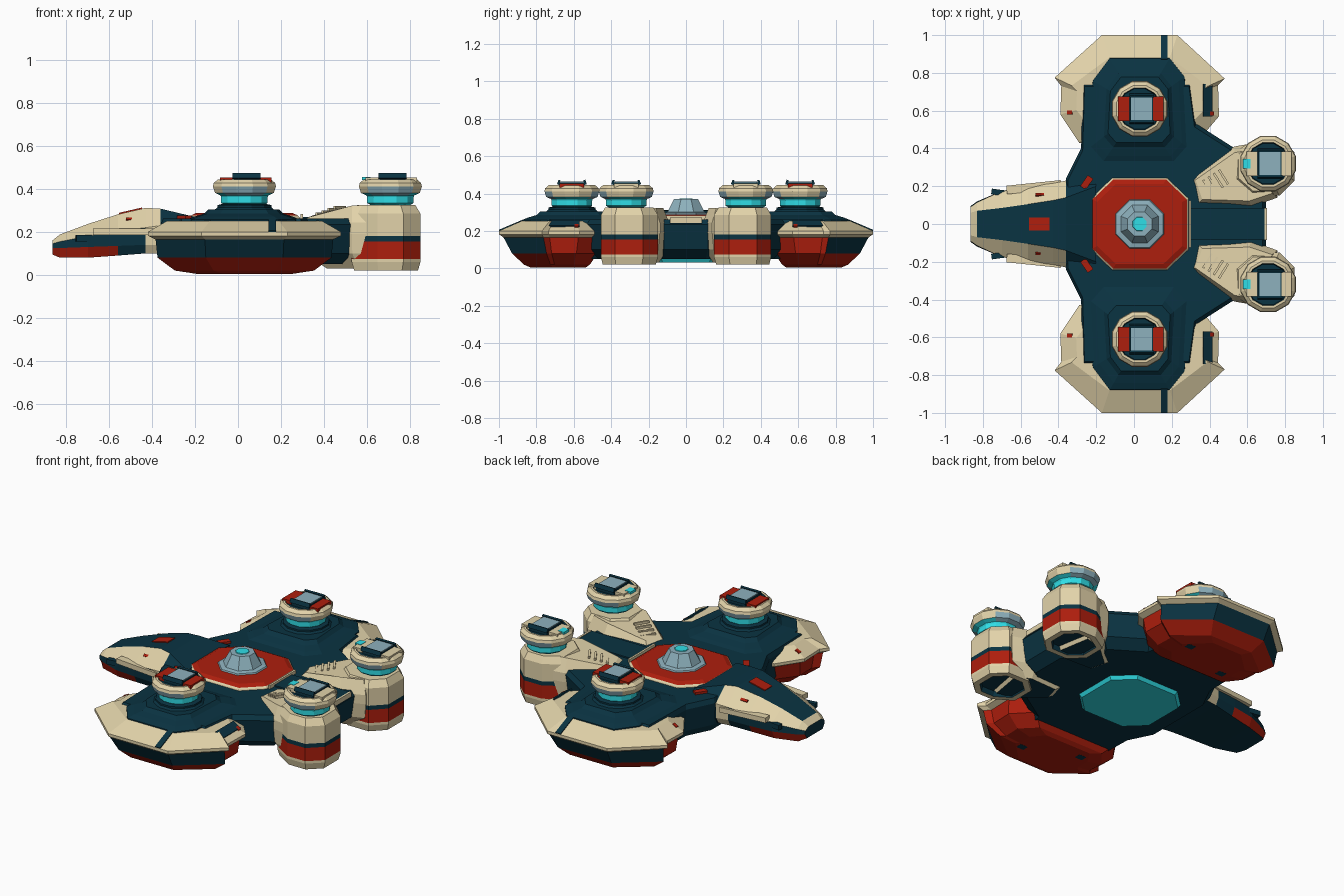
import bpy, bmesh, math
from mathutils import Vector, Matrix

if "Cube" in bpy.data.objects:
    bpy.data.objects.remove(bpy.data.objects["Cube"])

COL = {
    "dark_teal": (0.003, 0.033, 0.054), "cream": (0.76, 0.65, 0.40),
    "red": (0.42, 0.013, 0.004), "pale_blue": (0.27, 0.44, 0.51),
    "cyan": (0.03, 0.75, 0.82),
}
NAMES = list(COL)
MATS = []
for n, c in COL.items():
    m = bpy.data.materials.new(n)
    m.diffuse_color = (*c, 1)
    m.use_nodes = True
    m.node_tree.nodes["Principled BSDF"].inputs["Base Color"].default_value = m.diffuse_color
    MATS.append(m)


def finish(name, bm):
    bmesh.ops.recalc_face_normals(bm, faces=bm.faces)
    me = bpy.data.meshes.new(name)
    bm.to_mesh(me)
    bm.free()
    for m in MATS:
        me.materials.append(m)
    ob = bpy.data.objects.new(name, me)
    bpy.context.collection.objects.link(ob)
    return ob


def loft(name, rings, bands, cap0, cap1, rule=None, s=1):
    """Skin through rings of points; one colour per band, or a rule on centre and normal."""
    bm = bmesh.new()
    vs = [[bm.verts.new((p[0], p[1] * s, p[2])) for p in r] for r in rings]
    n = len(rings[0])
    for k, b in enumerate(bands):
        for i in range(n):
            j = (i + 1) % n
            f = bm.faces.new((vs[k][i], vs[k][j], vs[k + 1][j], vs[k + 1][i]))
            f.material_index = NAMES.index(b)
    for r, c in ((vs[0], cap0), (vs[-1], cap1)):
        bm.faces.new(r).material_index = NAMES.index(c)
    if rule:
        bmesh.ops.recalc_face_normals(bm, faces=bm.faces)
        for f in bm.faces:
            c = rule(f.calc_center_median(), f.normal)
            if c:
                f.material_index = NAMES.index(c)
    return finish(name, bm)


def box(name, c, size, col, rot=0, axis='Z', s=1):
    bm = bmesh.new()
    mat = (Matrix.Diagonal((1, s, 1, 1)) @ Matrix.Translation(c)
           @ Matrix.Rotation(math.radians(rot), 4, axis) @ Matrix.Diagonal((*size, 1)))
    bmesh.ops.create_cube(bm, size=1, matrix=mat)
    for f in bm.faces:
        f.material_index = NAMES.index(col)
    return finish(name, bm)


def scaled(outline, c, sx, sy, z):
    return [(c[0] + (x - c[0]) * sx, c[1] + (y - c[1]) * sy, z) for x, y in outline]


def disc(name, c, layers, bands, cap0, cap1, n=8, rule=None, s=1):
    rings = [[(c[0] + r * math.cos(2 * math.pi * (i + .5) / n),
               c[1] + r * math.sin(2 * math.pi * (i + .5) / n), z) for i in range(n)]
             for r, z in layers]
    return loft(name, rings, bands, cap0, cap1, rule, s)


# central hull
half = [(.70, .12), (.50, .28), (.55, .39), (.33, .53), (.30, .75), (-.27, .75), (-.28, .40), (-.36, .24)]
hull = half + [(x, -y) for x, y in reversed(half)]
loft("central_hull", [scaled(hull, (0, 0), a, a, z) for a, z in ((.88, .05), (.97, .10), (1, .235), (.97, .262))],
     ["dark_teal"] * 3, "dark_teal", "dark_teal")

# command deck (chamfered square), dome and belly plate
square = [(.28, .13), (.17, .235), (-.11, .235), (-.22, .13), (-.22, -.13), (-.11, -.235), (.17, -.235), (.28, -.13)]
loft("command_deck", [scaled(square, (.03, 0), a, a, z) for a, z in ((1.05, .25), (1.03, .268), (1, .276), (.9, .288))],
     ["cream", "cream", "red"], "red", "red")
disc("glass_dome", (.03, 0), [(.145, .28), (.135, .295), (.108, .30), (.07, .37)], ["pale_blue"] * 3,
     "pale_blue", "pale_blue")
disc("dome_light", (.03, 0), [(.042, .365), (.038, .374)], ["cyan"], "cyan", "cyan")
loft("belly_plate", [scaled(square, (.03, 0), a, a, z) for a, z in ((.96, .03), (1.04, .06))],
     ["cyan"], "cyan", "cyan")


# prow: sections along x
def section(x, wt, zt, wm, zm, wl, zl, wb, zb):
    h = [(wt, zt), (wm, zm), (wl, zl), (wb, zb)]
    return [(x, y, z) for y, z in h] + [(x, -y, z) for y, z in reversed(h)]


def prow_rule(c, n):
    if n.z > .85 and abs(c.y) < .03:
        return "dark_teal"
    if n.z > .25:
        return "cream" if c.x < -.36 else "dark_teal"
    if -.43 < c.x < -.36 and abs(n.y) > .5:
        return "cream"
    if c.x < -.56 and c.z < .125 and c.x > -.85 and n.z > -.85:
        return "red"
    return None


loft("prow", [section(-.865, .06, .160, .09, .145, .095, .125, .075, .095),
              section(-.83, .07, .188, .115, .155, .12, .125, .11, .08),
              section(-.70, .085, .237, .175, .18, .175, .13, .15, .08),
              section(-.56, .105, .282, .20, .205, .195, .135, .17, .09),
              section(-.43, .125, .312, .215, .22, .21, .14, .19, .10),
              section(-.36, .14, .308, .23, .23, .225, .14, .20, .10),
              section(-.20, .20, .27, .26, .225, .24, .14, .20, .08)],
     ["dark_teal"] * 6, "dark_teal", "dark_teal", prow_rule)
box("prow_red_patch", (-.50, 0, .297), (.11, .07, .009), "red", -13, 'Y')

# stern strip between the towers
box("stern_strip", (.50, 0, .255), (.40, .17, .03), "dark_teal")
box("stern_end_trim", (.697, 0, .258), (.012, .17, .03), "cream")
box("stern_hatch", (.297, 0, .268), (.012, .25, .03), "cream")

pod = [(.23, 1.0), (-.17, 1.0), (-.42, .775), (-.385, .73), (-.39, .58), (-.29, .43),
       (.33, .43), (.45, .57), (.445, .735), (.48, .77)]
PC = (.03, .65)
tower = [(.85, .38), (.77, .455), (.65, .455), (.53, .38), (.53, .23), (.62, .15), (.77, .15), (.85, .23)]
TC = (.69, .31)
arm = [(.29, .23), (.53, .41), (.70, .44), (.76, .14), (.62, .09), (.33, .10)]


def pod_rule(c, n):  # outer undercut is dark
    if .05 < c.z < .16 and abs(n.y) > .7 and n.y * c.y > 0:
        return "dark_teal"


def turret(name, x, y, s, armed):
    def under(c, n):  # window in the ring's front and back
        if abs(n.y) > .5 * Vector((n.x, n.y)).length and abs(c.x - x) < .09 and .37 < c.z < .412 \
                and abs(c.y) > 0 and n.z < .2 and n.y != 0 and abs(n.y) > abs(n.x) * 1.2:
            return "pale_blue"
    r = .16 if armed else .13
    disc(name + "_base", (x, y), [(r, .29), (r - .03, .315), (r - .03, .325), (.085, .335)],
         ["dark_teal"] * 3, "dark_teal", "dark_teal", 12, None, s)
    disc(name + "_glow_neck", (x, y), [(.095, .325), (.112, .335), (.112, .362), (.12, .38)],
         ["cyan"] * 3, "cyan", "cyan", 12, None, s)
    disc(name + "_ring", (x, y), [(.115, .370), (.142, .382), (.152, .412), (.148, .428), (.128, .445), (.115, .445), (.11, .43)],
         ["cyan"] + ["cream"] * 4 + ["dark_teal"], "cyan", "dark_teal", 12, under, s)
    box(name + "_housing", (x + .01, y, .444), (.12, .14, .03), "dark_teal", 0, 'Z', s)
    box(name + "_glass", (x + .01, y - .002, .461), (.11, .125, .008), "pale_blue", 0, 'Z', s)
    for d in (-1, 1):
        box(name + "_fin", (x + .01, y + d * .07, .46), (.13, .012, .025), "dark_teal", 20 * d, 'X', s)
        box(name + "_side_block", (x + d * .09 + .005, y, .442), (.06, .13, .022),
            "red" if armed else "cream", 0, 'Z', s)
    if not armed:
        box(name + "_lamp", (x - .112, y, .448), (.04, .05, .014), "cyan", 0, 'Z', s)


for s, side in ((1, "left"), (-1, "right")):
    # side pod with cream rim and red keel
    loft(side + "_pod",
         [scaled(pod, PC, a, b, z) for a, b, z in
          ((.50, .52, .005), (.72, .62, .02), (.90, .80, .08), (.92, .93, .165),
           (1, 1, .182), (1, 1, .20), (.80, .66, .252))],
         ["red", "red", "red", "cream", "cream", "cream"], "red", "cream", pod_rule, s)
    # stepped dark deck on the pod
    deck = [(.19, .88), (-.13, .88), (-.22, .76), (-.24, .40), (-.17, .32), (.22, .32), (.29, .40), (.27, .78)]
    loft(side + "_pod_deck", [scaled(deck, (.03, .61), a, a, z) for a, z in
                              ((1, .225), (.99, .258), (.86, .272), (.70, .285), (.62, .305))],
         ["dark_teal"] * 4, "dark_teal", "dark_teal", None, s)
    box(side + "_pod_stripe", (.16, .935, .229), (.035, .14, .009), "dark_teal", -23, 'X', s)
    box(side + "_pod_light", (-.01, .85, .262), (.09, .012, .006), "cream", 0, 'Z', s)
    box(side + "_pod_window", (.39, .655, .2395), (.055, .17, .009), "dark_teal", 31, 'Y', s)
    box(side + "_pod_marker", (-.34, .59, .229), (.03, .02, .008), "red", -28, 'Y', s)
    box(side + "_pod_marker", (.41, .585, .228), (.025, .02, .009), "red", 31, 'Y', s)
    for x, y in ((-.12, .60), (.20, .72)):
        box(side + "_keel_vent", (x, y, .012), (.05, .04, .015), "dark_teal", 0, 'Z', s)
    turret(side + "_pod_turret", .03, .61, s, True)

    # stern tower
    loft(side + "_tower",
         [scaled(tower, TC, a, a, z) for a, z in
          ((.68, .05), (.72, .02), (.93, .02), (1, .06), (1, .075), (1, .155), (1, .18), (1, .285), (.85, .325))],
         ["dark_teal", "cream", "cream", "cream", "red", "dark_teal", "cream", "cream"],
         "dark_teal", "cream", None, s)
    # sloping arm joining tower and hull
    top = [(x, y, .258 + .065 * min(1, max(0, (x - .30) / .17))) for x, y, _ in scaled(arm, (.55, .25), .86, .8, 0)]
    loft(side + "_tower_arm", [scaled(arm, (.60, .27), .6, .7, .03), scaled(arm, (.57, .26), .93, .93, .10),
                               scaled(arm, (.55, .25), 1, 1, .19), scaled(arm, (.55, .25), 1, 1, .245), top],
         ["cream"] * 4, "dark_teal", "cream", None, s)
    for k in range(4):
        box(side + "_arm_step", (.39 + k * .028, .195 + k * .018, .283 + k * .0105),
            (.012, .09, .014), "cream", 32, 'Z', s)
    turret(side + "_tower_turret", .71, .32, s, False)

    # prow barrels and hull markers
    box(side + "_prow_barrel", (-.70, .165, .170), (.11, .03, .03), "dark_teal", -8, 'Z', s)
    box(side + "_prow_fairing", (-.53, .195, .20), (.29, .045, .03), "cream", 6, 'Z', s)
    box(side + "_hull_marker", (-.25, .22, .268), (.07, .035, .015), "red", 55, 'Z', s)
    box(side + "_prow_marker", (-.50, .155, .259), (.045, .015, .009), "red", -43, 'X', s)
